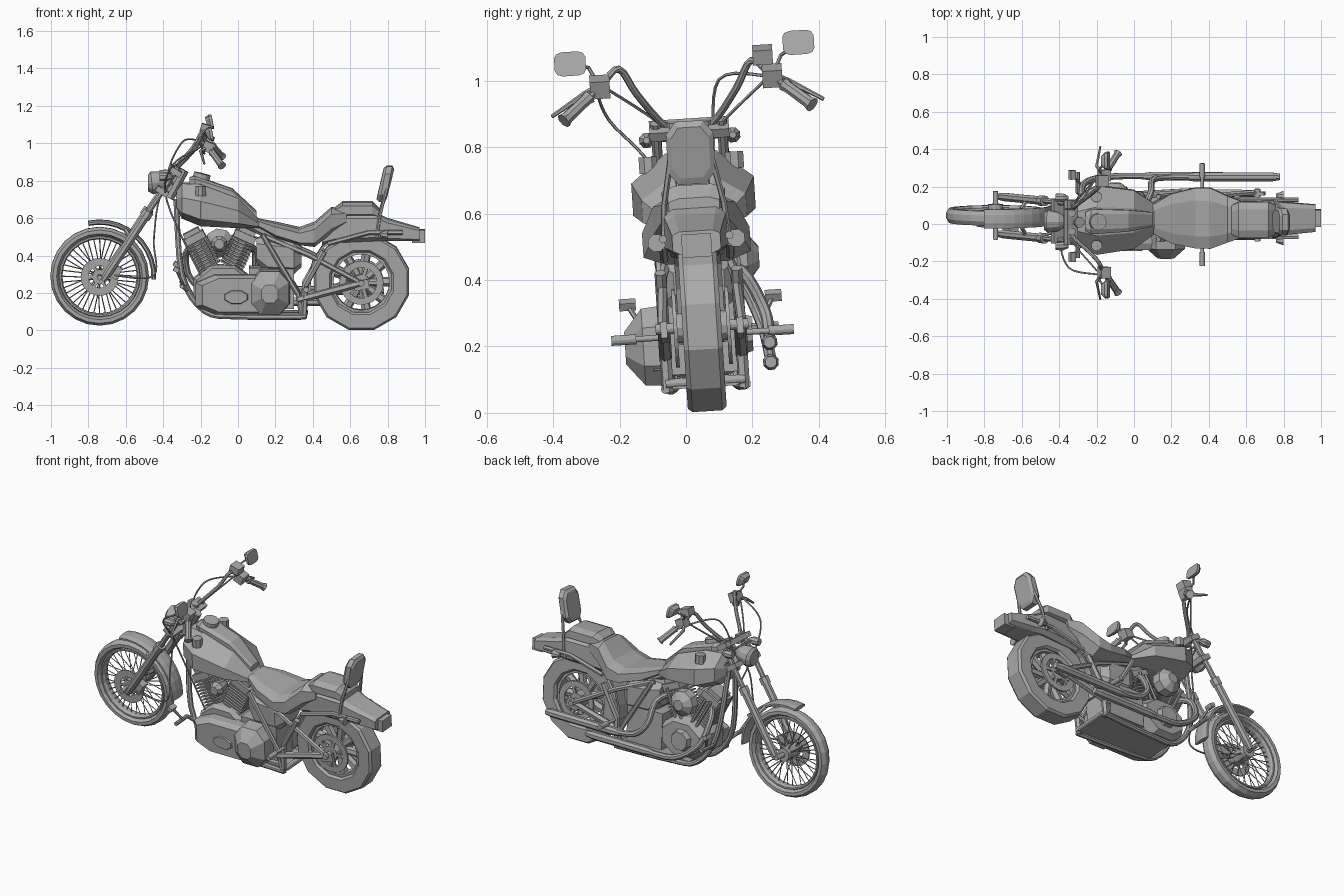
import bpy, bmesh
from math import sin, cos, pi, radians, copysign
from mathutils import Vector, Matrix

cube = bpy.data.objects.get("Cube")
if cube:
    bpy.data.objects.remove(cube, do_unlink=True)

GREY = (.4, .4, .4, 1)
material = bpy.data.materials.new("plain grey")
material.use_nodes = True
material.diffuse_color = GREY
material.node_tree.nodes["Principled BSDF"].inputs["Base Color"].default_value = GREY

# The bike is built upright on the centre plane, then leans as if parked
LEAN = Matrix.Translation((0, .065, 0)) @ Matrix.Rotation(.065, 4, 'X')
FRONT = (-.74, .29)
REAR = (.66, .26)
FORK_FOOT = Vector((-.71, 0, .29))
FORK_HEAD = Vector((-.32, 0, .88))
SIDES = (("near", -1), ("far", 1))


def build(name, *parts):
    """Skin each (rings, loop) part and join them all in one object."""
    bm = bmesh.new()
    for rings, loop in parts:
        rows = [[bm.verts.new(point) for point in ring] for ring in rings]
        following = rows[1:] + (rows[:1] if loop else [])
        for row, other in zip(rows, following):
            for i in range(len(row)):
                bm.faces.new((row[i - 1], row[i], other[i], other[i - 1]))
        if not loop:
            bm.faces.new(rows[0])
            bm.faces.new(rows[-1])
    bmesh.ops.recalc_face_normals(bm, faces=bm.faces)
    bm.transform(LEAN)
    mesh = bpy.data.meshes.new(name)
    bm.to_mesh(mesh)
    bm.free()
    mesh.materials.append(material)
    bpy.context.collection.objects.link(bpy.data.objects.new(name, mesh))


def oval(width, height, count=8, power=1):
    """Polygon on a superellipse; a low power makes it boxier."""
    points = []
    for k in range(count):
        angle = 2 * pi * (k + .5) / count
        c, s = cos(angle), sin(angle)
        points.append((width * copysign(abs(c) ** power, c), height * copysign(abs(s) ** power, s)))
    return points


def tube(path, radius, count=8):
    """Sweep a circle along a path; radius is one value or one per point."""
    path = [Vector(point) for point in path]
    radii = radius if isinstance(radius, tuple) else [radius] * len(path)
    rings, u = [], None
    for i, point in enumerate(path):
        along = (path[min(i + 1, len(path) - 1)] - path[max(i - 1, 0)]).normalized()
        u = along.orthogonal() if u is None else u - along * u.dot(along)
        u.normalize()
        v = along.cross(u)
        rings.append([point + u * a + v * b for a, b in oval(radii[i], radii[i], count)])
    return rings, False


def smooth(path, steps=4):
    """Catmull-Rom curve through the points."""
    path = [Vector(point) for point in path]
    padded = path[:1] + path + path[-1:]
    curve = []
    for a, b, c, d in zip(padded, padded[1:], padded[2:], padded[3:]):
        for t in (k / steps for k in range(steps)):
            curve.append(b + (c - a) * t / 2 + (a - b * 2.5 + c * 2 - d / 2) * t ** 2
                         + ((b - c) * 3 + d - a) * t ** 3 / 2)
    return curve + path[-1:]


def flat(y, *path):
    """Raise (x, z) points into a path at one y."""
    return [(x, y, z) for x, z in path]


def pin(x, z, start, end, radius, count=12):
    """Round bar running across the bike."""
    return tube([(x, start, z), (x, end, z)], radius, count)


def across(s, *path):
    return [(x, s * y, z) for x, y, z in path]


def wheel_ring(centre, radius, y, profile, count=24, start=0, sweep=360):
    """Turn a profile round a wheel axle, fully or as an arc."""
    full = sweep == 360
    angles = [radians(start + sweep * k / count) for k in range(count + (not full))]
    return [[(centre[0] + (radius + u) * cos(a), y + v, centre[1] + (radius + u) * sin(a))
             for u, v in profile] for a in angles], full


def around(centre, radius, count):
    """Points and angles spaced round a wheel."""
    angles = [2 * pi * k / count for k in range(count)]
    return [(centre[0] + radius * cos(a), centre[1] + radius * sin(a), a) for a in angles]


def body(shape, stations, sag=1):
    """Loft a shape through (x, bottom, top, half width); sag lowers its waist."""
    return [[(x, u * half, low + (top - low) * ((1 + v) / 2) ** sag) for u, v in shape]
            for x, low, top, half in stations], False


def casting(x, z, outline, *layers):
    """Stack a side outline at (y, scale) layers."""
    return [[(x + u * k, y, z + v * k) for u, v in outline] for y, k in layers], False


def plate(centre, outline, lean, *layers):
    """Stack a front outline at (depth, scale) layers, leaning back."""
    x, y, z = centre
    return [[(x + depth + v * lean, y + u * k, z + v * k) for u, v in outline]
            for depth, k in layers], False


def box(centre, size, tilt=0):
    turn = Matrix.Translation(centre) @ Matrix.Rotation(tilt, 4, 'Y')
    x, y, z = Vector(size) / 2
    return [[turn @ Vector(corner) for corner in ((-x, -y, h), (x, -y, h), (x, y, h), (-x, y, h))]
            for h in (-z, z)], False


def fork(t, y):
    point = FORK_FOOT.lerp(FORK_HEAD, t)
    return (point.x, y, point.z)


# Front wheel
build("front_tyre", wheel_ring(FRONT, .24, 0, oval(.026, .042)))
build("front_rim", wheel_ring(FRONT, .21, 0, oval(.012, .03)))
spokes = []
inner, outer = around(FRONT, .03, 40), around(FRONT, .2, 40)
for k, (x, z, angle) in enumerate(outer):
    hub = inner[(k + (2 if k % 4 < 2 else -2)) % len(inner)]
    spokes.append(tube([(hub[0], .035 * (-1) ** k, hub[1]), (x, 0, z)], .003, 4))
build("front_spokes", *spokes)
build("front_hub", pin(*FRONT, -.06, .06, .04), pin(*FRONT, -.13, .13, .014))
build("front_brake_disc", wheel_ring(FRONT, .08, -.056, oval(.03, .005, 4)),
      *[box((x, -.056, z), (.03, .008, .015), -a) for x, z, a in around(FRONT, .05, 6)])
build("front_caliper", box((-.66, -.07, .32), (.06, .05, .07), .5))
build("front_fender", wheel_ring(FRONT, .29, 0, oval(.014, .055), 10, -3, 105))

# Fork, signals, yokes and headlight
for tag, s in SIDES:
    y = s * .1
    build(tag + "_fork_slider", tube([fork(-.03, y), fork(.05, y), fork(.58, y)], (.018, .024, .024)))
    build(tag + "_fork_tube", tube([fork(.5, y), fork(1, y)], .016))
    build(tag + "_fork_collar", tube([fork(.54, y), fork(.6, y)], .03))
    build(tag + "_fender_stay", tube([fork(.35, y), (-.6, y / 2, .54)], .012, 6))
    build(tag + "_front_signal", tube(flat(s * .13, (-.42, .83), (-.38, .83), (-.35, .83)), (.022, .024, .01)),
          pin(-.37, .83, 0, s * .13, .008, 6))
for name, t in (("lower_yoke", .78), ("upper_yoke", .96)):
    build(name, box(fork(t, 0), (.07, .24, .03), .58))
build("steering_head", tube(flat(0, (-.37, .71), (-.29, .86)), .03))
build("headlight", tube(flat(0, (-.36, .8), (-.4, .8), (-.46, .79), (-.48, .79)), (.025, .05, .062, .045), 12))

# Handlebar, grips, levers and mirrors
for tag, s in SIDES:
    elbow, grip_end = (-.19, .2, 1.05), Vector((-.085, .375, .905))
    perch = Vector((-.16, .26, 1))
    grip = [perch.lerp(grip_end, t) for t in (.3, .4, .9, 1)]
    build(tag + "_handlebar", tube(smooth(across(
        s, (-.33, 0, .86), (-.33, .07, .87), (-.24, .15, .97), elbow, perch, grip_end)), .011))
    build(tag + "_riser", tube(flat(s * .05, (-.34, .83), (-.33, .88)), .02))
    build(tag + "_grip", tube(across(s, *grip), (.022, .018, .019, .024)))
    build(tag + "_switch_housing", box((perch.x, s * perch.y, perch.z), (.055, .06, .055), .4))
    build(tag + "_lever", tube(across(s, perch, (-.2, .31, .98), (-.18, .41, .92)), (.014, .009, .006), 6))
    mirror = (-.15, .345, 1.085 + s * .01)
    build(tag + "_mirror_stem", tube(across(s, perch, (-.19, .29, 1.06), mirror), .006, 6))
    build(tag + "_mirror", plate(across(s, mirror)[0], oval(.048, .037, 12, .5), -.2,
                                 (-.02, .6), (0, 1), (.015, 1)))
build("brake_reservoir", box((-.17, .235, 1.065), (.06, .06, .045), .3))

# Cables
CABLES = {
    "clutch_cable": [(-.2, -.27, 1), (-.35, -.24, .9), (-.38, -.1, .7), (-.2, -.08, .3)],
    "throttle_cable": [(-.2, .25, 1), (-.3, .1, 1), (-.37, .07, .8), (-.2, .06, .6)],
    "front_brake_line": [(-.2, .25, 1), (-.4, 0, .76), (-.45, -.05, .5), (-.45, -.1, .3), (-.66, -.1, .3)],
    "wiring_loom": [(-.2, -.25, 1), (-.36, -.06, .85), (-.3, 0, .7)],
}
for name, path in CABLES.items():
    build(name, tube(smooth(path, 6), .005, 5))

# Fuel tank with dash and caps
build("fuel_tank", body(oval(1, 1), [(-.33, .65, .75, .07), (-.3, .6, .8, .14), (-.2, .56, .8, .2),
                                     (0, .55, .72, .17), (.12, .55, .59, .08)], 1.4))
build("dash_console", body(oval(1, 1, 8, .5), [(-.26, .77, .82, .05), (-.23, .75, .83, .07),
                                               (-.03, .7, .76, .06), (.1, .58, .64, .04)]))
build("speedometer", tube(flat(0, (-.2, .8), (-.19, .84)), .045, 12))
for tag, s in SIDES:
    build(tag + "_fuel_cap", tube(flat(s * .13, (-.2, .73), (-.2, .78)), .03))

# Seats and backrest
PAD = oval(1, 1, 8, .6)
build("rider_seat", body(PAD, [(.1, .56, .6, .08), (.2, .5, .58, .14), (.33, .46, .55, .17),
                               (.41, .45, .58, .17), (.5, .52, .66, .13), (.58, .57, .65, .1)]))
build("pillion_seat", body(PAD, [(.52, .62, .66, .08), (.56, .61, .69, .1), (.72, .61, .69, .1), (.76, .6, .65, .08)]))
build("backrest_pad", plate((.79, 0, .785), oval(.075, .1, 8, .6), .2, (-.03, .85), (-.015, 1), (.015, 1), (.025, .8)))
for tag, s in SIDES:
    build(tag + "_backrest_bar", tube(across(s, (.74, .1, .5), (.76, .09, .63), (.8, .06, .78)), .009, 6))

# Rear wheel
build("rear_tyre", wheel_ring(REAR, .215, 0, oval(.05, .06, 8, .3), 12, 15))
build("rear_rim", wheel_ring(REAR, .16, 0, oval(.015, .055, 4)))
build("rear_spokes", *[tube([(REAR[0], 0, REAR[1]), (x, 0, z)], (.022, .026), 6) for x, z, a in around(REAR, .15, 9)])
build("rear_axle", pin(*REAR, -.14, .14, .016), pin(*REAR, -.085, .085, .045))
for name, y in (("rear_pulley", -.08), ("rear_brake_disc", .08)):
    build(name, wheel_ring(REAR, .1, y, oval(.025, .008, 4)),
          *[box((x, y, z), (.06, .01, .018), -a) for x, z, a in around(REAR, .06, 5)])

# Rear fender and tail
build("rear_fender", body(oval(1, 1, 8, .4), [(.45, .46, .56, .08), (.52, .47, .63, .09), (.74, .48, .63, .1),
                                              (.8, .48, .6, .09), (.97, .48, .55, .075)]))
build("inner_fender", wheel_ring(REAR, .28, 0, oval(.008, .1, 4), 6, 85, 105))
build("tail_light", box((.965, 0, .505), (.07, .09, .07)))
for tag, s in SIDES:
    build(tag + "_fender_strut", tube(flat(s * .1, (.48, .47), (.7, .53), (.88, .53)), .013, 6))
    build(tag + "_rear_signal", tube(flat(s * .12, (.76, .52), (.8, .52)), (.012, .028)))

# Frame, swingarm and foot pegs
build("backbone", tube(flat(0, (-.32, .74), (0, .6), (.2, .5)), .03))
for tag, s in SIDES:
    y = s * .115
    build(tag + "_cradle", tube(smooth(across(s, (-.33, .03, .7), (-.3, .08, .3), (-.18, .09, .11),
                                              (0, .1, .08), (.36, .12, .08))), .016))
    build(tag + "_rear_upright", tube(flat(y, (.35, .07), (.36, .25), (.46, .43)), .018, 6))
    build(tag + "_seat_stay", tube(across(s, (.14, .08, .51), (.38, .11, .41), (.64, .12, .27)), .015, 6))
    build(tag + "_swingarm", tube(flat(y, (.32, .17), REAR), .02, 6), box((REAR[0], y, .25), (.08, .02, .05), -.2))
    build(tag + "_seat_tube", tube(flat(y, (.13, .52), (.32, .2), (.34, .09)), .014, 6))
    build(tag + "_rear_peg", pin(.365, .235, y, s * .2, .009), pin(.365, .235, s * .2, s * .275, .015))
    build(tag + "_forward_peg", tube(across(s, (-.27, .09, .22), (-.3, .12, .25), (-.3, .23, .25)), .012),
          tube(across(s, (-.29, .17, .25), (-.33, .22, .34)), .008, 6), box((-.33, s * .22, .34), (.03, .05, .025), .5))
build("belly_plate", box((.12, 0, .09), (.5, .2, .025)))
build("rear_cross_tube", pin(.36, .095, -.12, .12, .014))

# Engine
build("crankcase", casting(-.08, .23, oval(.17, .13), (-.1, .9), (-.07, 1), (.07, 1), (.12, .8)))
build("gearbox", box((.18, 0, .23), (.24, .2, .22)))
build("oil_tank", body(PAD, [(.1, .36, .5, .08), (.16, .3, .51, .115), (.3, .3, .49, .115), (.34, .34, .45, .08)]))
for name, tilt in (("front_cylinder", -.48), ("rear_cylinder", .42)):
    def along(distance, y=0, shift=0):
        return (shift - .09 + distance * sin(tilt), y, .22 + distance * cos(tilt))
    build(name, tube([along(.08), along(.29)], .048))
    build(name + "_fins", *[box(along(.14 + .018 * k), (.13, .13, .008), tilt) for k in range(9)])
    build(name + "_head", box(along(.31), (.12, .13, .04), tilt), box(along(.34), (.09, .1, .03), tilt))
    build(name + "_pushrods", *[tube([along(0, .09, shift), along(.3, .08, shift)], .009, 6) for shift in (-.02, .02)])
build("air_cleaner", casting(-.1, .46, oval(.08, .08, 9), (.05, .4), (.1, 1), (.15, .95), (.185, .4)))
build("horn", casting(-.1, .47, oval(.045, .045), (-.03, .6), (-.1, 1), (-.13, .6)))
build("timing_cover", casting(-.09, .23, oval(.08, .08), (.08, 1), (.15, .7)))

# Primary cover with its rear bulge
build("primary_cover", casting(.02, .2, oval(.26, .11, 8, .6), (-.09, 1), (-.15, 1), (-.185, .85)))
build("clutch_bulge", casting(.17, .21, oval(.115, .13, 8, .8), (-.1, 1), (-.18, .95), (-.235, .4)))
build("inspection_cover", casting(-.01, .19, oval(.07, .04), (-.18, 1), (-.195, .9)))

# Exhaust pipes, each a bent header and a straight muffler
build("front_exhaust", tube(smooth([(-.23, .04, .44), (-.28, .12, .4), (-.25, .18, .26), (-.1, .2, .15), (.1, .2, .14)]), .018),
      tube(flat(.2, (.05, .14), (.1, .14), (.46, .14), (.5, .14)), (.018, .025, .025, .018)))
build("rear_exhaust", tube(smooth([(.05, .04, .45), (.09, .13, .42), (.1, .19, .3), (.18, .2, .22), (.32, .2, .2)]), .018),
      tube(flat(.2, (.27, .2), (.32, .2), (.74, .2), (.78, .2)), (.018, .025, .025, .018)))
